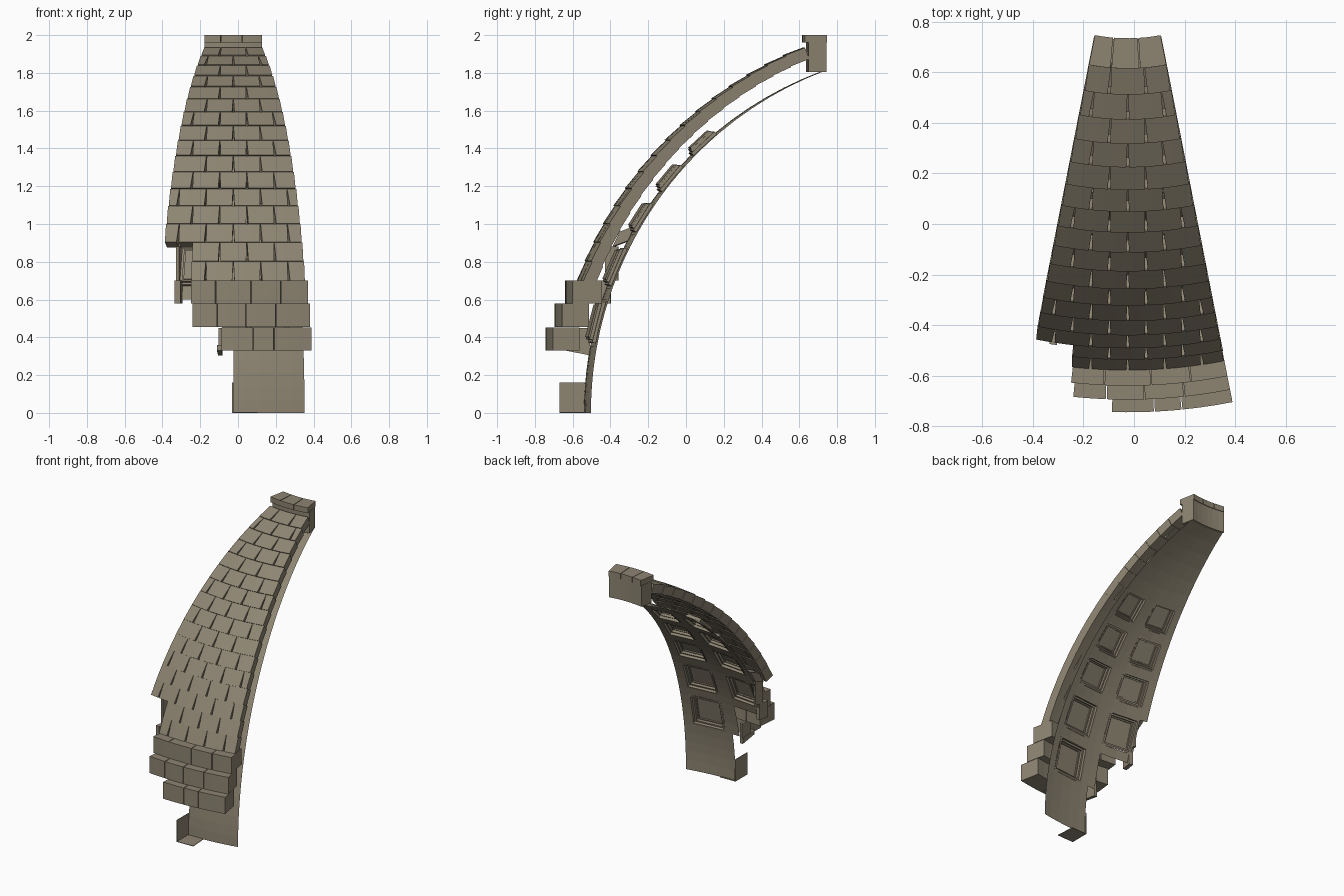
import bpy, bmesh
from math import sin, cos, radians, degrees, asin

cube = bpy.data.objects.get("Cube")
if cube:
    bpy.data.objects.remove(cube)

AXIS_X, AXIS_Y, EDGE = -0.025, 1.42, 11.1   # dome axis and half angle of the wedge

stone = bpy.data.materials.new("warm_grey_stone")
stone.use_nodes = True
STONE = (0.27, 0.235, 0.17, 1)
stone.diffuse_color = STONE
bsdf = next(n for n in stone.node_tree.nodes if n.type == 'BSDF_PRINCIPLED')
bsdf.inputs["Base Color"].default_value = STONE
bsdf.inputs["Roughness"].default_value = 0.9


def polar(az, r, z):
    a = radians(az)
    return (AXIS_X + r * sin(a), AXIS_Y - r * cos(a), z)


def finish(bm, name, solid=True):
    if solid:
        bmesh.ops.recalc_face_normals(bm, faces=bm.faces)
    mesh = bpy.data.meshes.new(name)
    bm.to_mesh(mesh)
    bm.free()
    mesh.materials.append(stone)
    obj = bpy.data.objects.new(name, mesh)
    bpy.context.collection.objects.link(obj)
    return obj


def add_block(bm, a0, a1, profile, gaps=(0, 0, 0, 0), seg=3):
    """Sweep a four-point (radius, height) profile from azimuth a0 to a1."""
    rings = []
    for i in range(seg + 1):
        t = i / seg
        ring = []
        for (r, z), gap in zip(profile, gaps):
            g = degrees(gap / r)
            ring.append(bm.verts.new(polar(a0 + g + (a1 - a0 - 2 * g) * t, r, z)))
        rings.append(ring)
    for p, q in zip(rings, rings[1:]):
        for j in range(4):
            k = (j + 1) % 4
            bm.faces.new((p[j], p[k], q[k], q[j]))
    bm.faces.new(rings[0])
    bm.faces.new(rings[-1])


def rect(r0, r1, z0, z1):
    return [(r0, z0), (r1, z0), (r1, z1), (r0, z1)]


# Outer shell: staggered stone courses, slightly lapped, with wedge-shaped joints
COURSES, LOW, HIGH = 16, 20.1, 67.7
R_OUT, R_IN, Z_OFF = 2.122, 2.062, -0.03
step = (HIGH - LOW) / COURSES


def arc(radius, elev):
    e = radians(elev)
    return radius * cos(e), Z_OFF + radius * sin(e)


bm = bmesh.new()
for c in range(COURSES):
    e0, e1 = LOW + c * step, LOW + (c + 1) * step
    profile = [arc(R_IN, e0), arc(R_OUT + 0.006, e0), arc(R_OUT, e1), arc(R_IN - 0.004, e1)]
    left = -6.5 if c < 2 else -EDGE
    width = degrees(0.148 / profile[1][0])
    shift = 0.5 * (c % 2)
    joints = [(k + shift) * width for k in range(-4, 5)]
    marks = [left] + [j for j in joints if left + 1.4 < j < EDGE - 1.4] + [EDGE]
    for a0, a1 in zip(marks, marks[1:]):
        add_block(bm, a0, a1, profile, (0.006, 0.006, 0.001, 0.001))
finish(bm, "outer_shell_courses")

# Stepped base courses, each reaching further out than the one above
steps = [
    ("upper_step", rect(1.90, 2.06, 0.58, 0.70), [-6.3, -2.6, 2.6, 7.0, EDGE]),
    ("middle_step", rect(1.97, 2.115, 0.455, 0.578), [-5.9, -2.3, 1.8, 6.1, EDGE]),
    ("lower_step", rect(2.02, 2.165, 0.33, 0.453), [-1.7, 2.8, 5.7, EDGE]),
]
for name, profile, marks in steps:
    bm = bmesh.new()
    for a0, a1 in zip(marks, marks[1:]):
        add_block(bm, a0, a1, profile, (0.002,) * 4)
    finish(bm, name)

# Inner shell: curved lining with two columns of stepped coffers
R_LINE, R_SHIFT = 1.93, 0.03
COFFER_ROWS = [(10.6, 18.1), (20.0, 27.1), (29.4, 35.2), (37.0, 42.8), (44.6, 50.2)]
az_marks = [-EDGE, -9.3, -5.5, -1.7, 0, 1.7, 9.3, EDGE]
COLUMNS = [(-9.3, -1.7), (1.7, 9.3)]


def lining(az, elev):
    e = radians(elev)
    return polar(az, R_SHIFT + R_LINE * cos(e), R_LINE * sin(e))


def left_limit(z):
    if z < 0.33:
        return 0
    if z < 0.56:
        return -1.7
    return -9.3 if z < 0.9 else -EDGE


bm = bmesh.new()
coffers = []


def add_patch(a0, a1, e0, e1):
    corners = [(a0, e0), (a1, e0), (a1, e1), (a0, e1)]
    return bm.faces.new([bm.verts.new(lining(a, e)) for a, e in corners])


def fill(e0, e1, cells, pieces):
    """Fill a band of elevation with small curved patches."""
    for a0, a1 in cells:
        for i in range(pieces):
            lo, hi = (e0 + (e1 - e0) * k / pieces for k in (i, i + 1))
            mid_z = R_LINE * sin(radians((lo + hi) / 2))
            if a0 >= left_limit(mid_z) - 0.01:
                n = max(1, round((a1 - a0) / 3))
                for s in range(n):
                    add_patch(a0 + (a1 - a0) * s / n, a0 + (a1 - a0) * (s + 1) / n, lo, hi)


cells = list(zip(az_marks, az_marks[1:]))
plain = [c for c in cells if not any(lo <= c[0] and c[1] <= hi for lo, hi in COLUMNS)]
level = 0
for row, (e0, e1) in enumerate(COFFER_ROWS):
    fill(level, e0, cells, 5 if row == 0 else 1)
    fill(e0, e1, plain, 3)
    for col, (a0, a1) in enumerate(COLUMNS):
        if row or col:
            coffers.append(add_patch(a0, a1, e0, e1))
    level = e1
top = degrees(asin(1.81 / R_LINE))
fill(level, top, cells, 6)
bmesh.ops.remove_doubles(bm, verts=bm.verts, dist=0.0005)
coffers = [f for f in coffers if f.is_valid]

# Faces already point outward, so positive depth pushes each coffer away from the room
for f in coffers:
    size = f.calc_area() ** 0.5
    for border, depth in ((0.08, 0), (0.005, 0.018), (0.07, 0), (0.005, 0.016), (0.05, 0), (0.005, 0.008)):
        bmesh.ops.inset_individual(bm, faces=[f], thickness=size * border, depth=depth)
finish(bm, "coffered_inner_shell", solid=False)

# Crown ring and its three coping stones
bm = bmesh.new()
add_block(bm, -EDGE, EDGE, rect(0.69, 0.785, 1.805, 1.96), seg=6)
finish(bm, "crown_ring")
bm = bmesh.new()
crown = [-EDGE, -4.7, 3.4, EDGE]
for a0, a1 in zip(crown, crown[1:]):
    add_block(bm, a0, a1, rect(0.685, 0.805, 1.96, 2.0), (0.002,) * 4)
finish(bm, "crown_coping")

# Broken remains at the foot: upright return wall and floor ledge
bm = bmesh.new()
add_block(bm, -0.15, 0, rect(1.95, 2.09, 0, 0.16), seg=1)
finish(bm, "foot_return_wall")
bm = bmesh.new()
add_block(bm, 0, 3.5, rect(1.95, 2.09, 0, 0.004), seg=2)
finish(bm, "foot_ledge")

# Loose masonry left between the two shells
bm = bmesh.new()
add_block(bm, -2.4, -1.7, [(1.93, 0.305), (2.06, 0.33), (2.06, 0.36), (1.93, 0.345)], seg=1)
add_block(bm, -2.2, -1.7, rect(1.93, 2.03, 0.345, 0.45), seg=1)
add_block(bm, -9.3, -8.4, rect(1.84, 1.92, 0.58, 0.70), seg=1)
add_block(bm, -9.3, -8.8, rect(1.80, 1.87, 0.70, 0.88), seg=1)
add_block(bm, -10.8, -8.5, [(1.75, 0.91), (1.83, 0.88), (1.79, 0.96), (1.71, 0.99)], seg=1)
finish(bm, "broken_infill")
